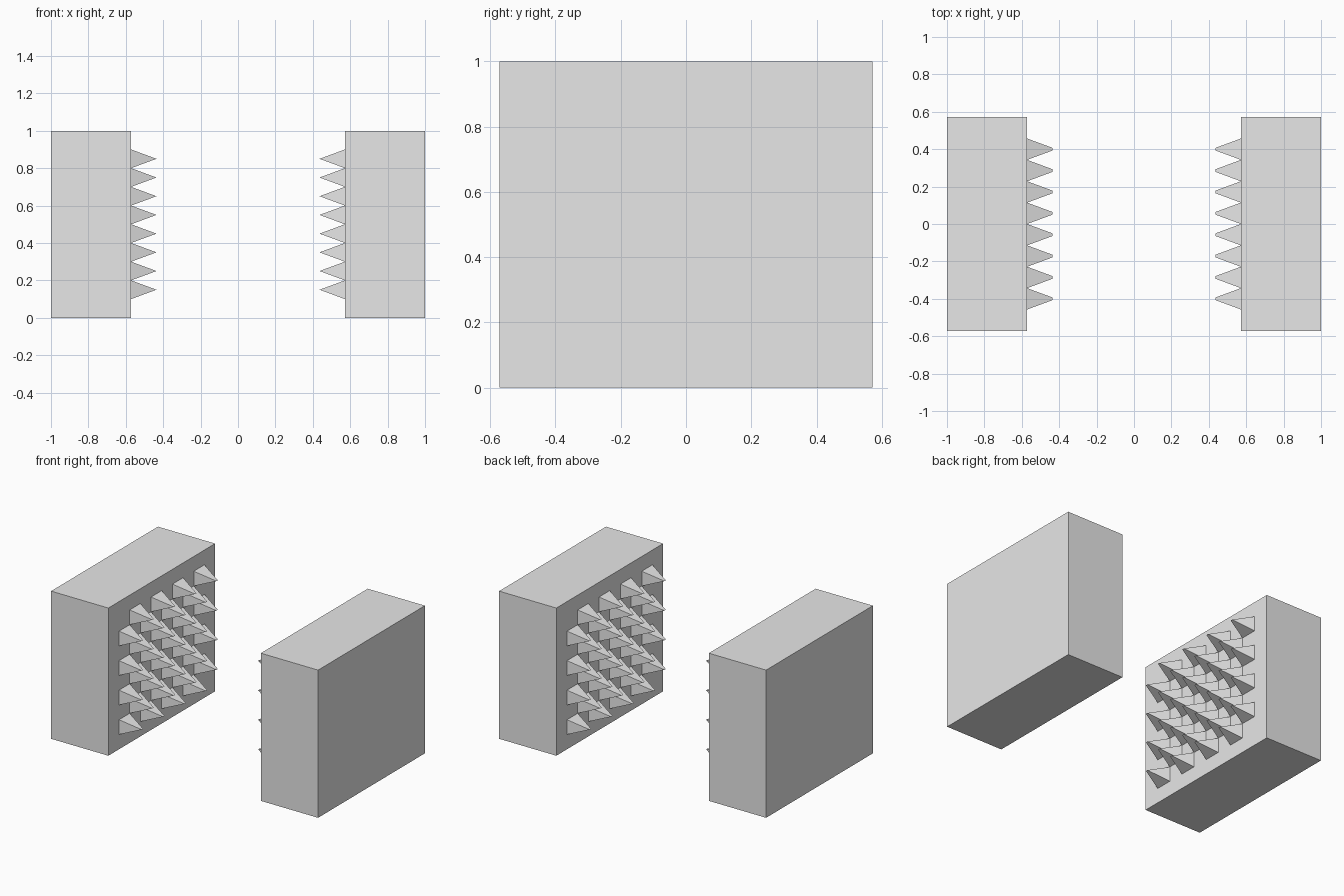
import bpy
import bmesh
from math import pi
from mathutils import Matrix, Vector

cube = bpy.data.objects.get("Cube")
if cube:
    bpy.data.objects.remove(cube, do_unlink=True)

INNER, TIP = 0.5714, 0.436       # wall face and spike tip distance from centre
HALF_Y, HEIGHT = 0.5714, 1.0
CELL_Y, CELL_Z = HALF_Y / 5, HEIGHT / 10
RIDGE = (CELL_Y - CELL_Z) / 2    # half length of the short ridge at each tip

grey = bpy.data.materials.new("light_grey")
grey.use_nodes = True
colour = (0.8, 0.8, 0.8, 1)
grey.diffuse_color = colour
grey.node_tree.nodes["Principled BSDF"].inputs["Base Color"].default_value = colour


def finish(bm, name, turn):
    """Turn the part about the vertical axis and make it an object."""
    bm.transform(Matrix.Rotation(turn, 4, "Z"))
    bmesh.ops.recalc_face_normals(bm, faces=bm.faces)
    mesh = bpy.data.meshes.new(name)
    bm.to_mesh(mesh)
    bm.free()
    mesh.materials.append(grey)
    bpy.context.collection.objects.link(bpy.data.objects.new(name, mesh))


def add_spike(bm, y, z):
    """Four-sided spike on the wall face, ending in a short ridge."""
    base = [bm.verts.new((-INNER, y + sy * CELL_Y / 2, z + sz * CELL_Z / 2))
            for sy, sz in ((-1, -1), (1, -1), (1, 1), (-1, 1))]
    a, b = (bm.verts.new((-TIP, y + s * RIDGE, z)) for s in (-1, 1))
    p, q, r, s = base
    for face in (base, (p, q, b, a), (q, r, b), (r, s, a, b), (s, p, a)):
        bm.faces.new(face)


for side, turn in (("right", 0), ("left", pi)):
    # Solid wall block
    bm = bmesh.new()
    bmesh.ops.create_cube(bm, size=1)
    bmesh.ops.scale(bm, vec=Vector((1 - INNER, 2 * HALF_Y, HEIGHT)), verts=bm.verts)
    bmesh.ops.translate(bm, vec=Vector((-(1 + INNER) / 2, 0, HEIGHT / 2)), verts=bm.verts)
    finish(bm, side + "_wall", turn)

    # Checkerboard of spikes on the inner face
    bm = bmesh.new()
    for row in range(8):
        for col in range(8):
            if (row + col) % 2 == 0:
                add_spike(bm, (col - 3.5) * CELL_Y, (row + 1.5) * CELL_Z)
    finish(bm, side + "_spikes", turn)
